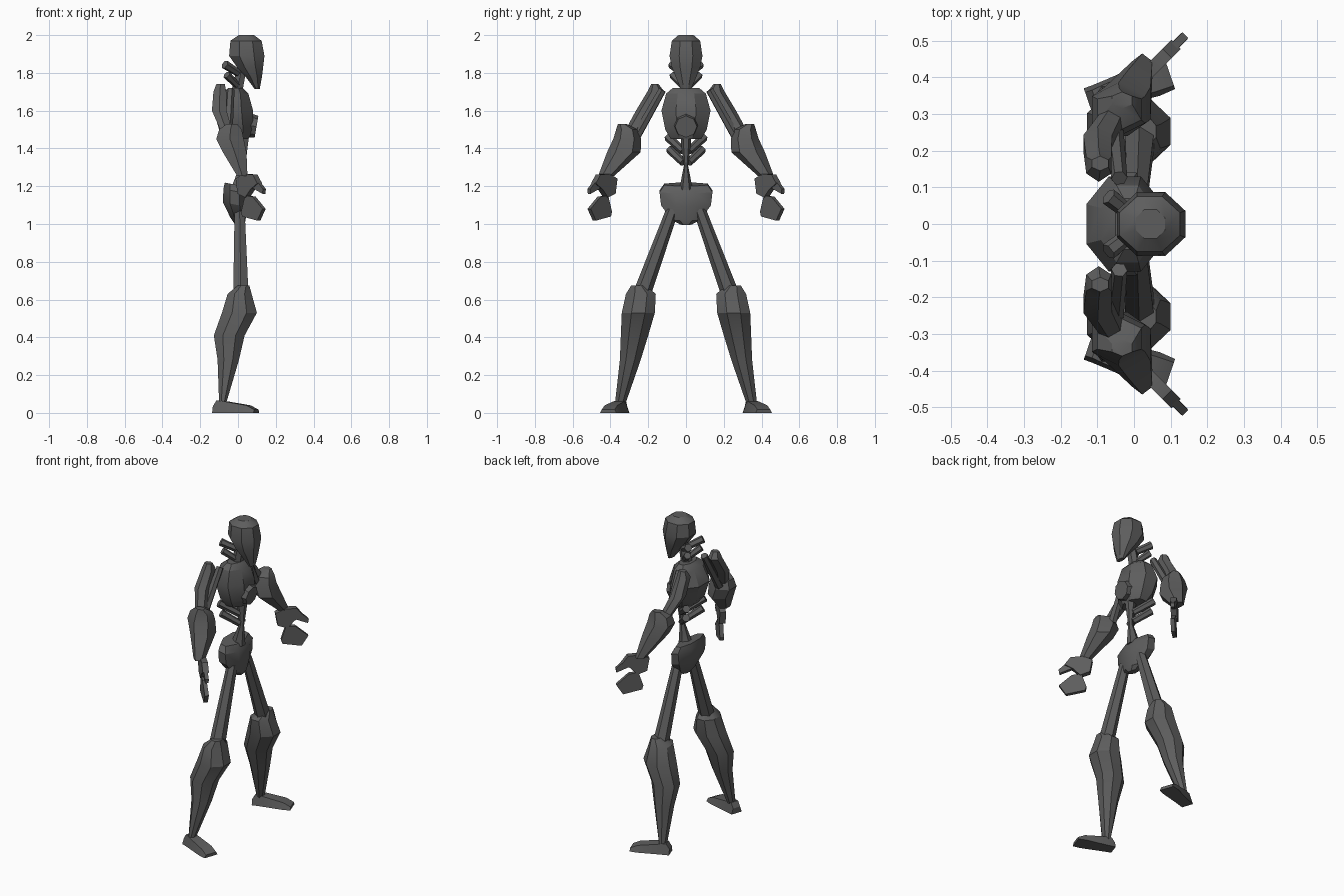
import bpy, bmesh, math
from mathutils import Vector

mat = bpy.data.materials.new("dark_grey")
mat.diffuse_color = (0.11, 0.11, 0.11, 1)


def skin(name, rings, mirror=False):
    """Bridge equal-sized point rings into a closed solid."""
    bm = bmesh.new()
    vs = [[bm.verts.new(p) for p in r] for r in rings]
    n = len(vs[0])
    for a, b in zip(vs, vs[1:]):
        for i in range(n):
            j = (i + 1) % n
            bm.faces.new((a[i], a[j], b[j], b[i]))
    bm.faces.new(vs[0])
    bm.faces.new(vs[-1])
    bmesh.ops.recalc_face_normals(bm, faces=bm.faces)
    me = bpy.data.meshes.new(name)
    bm.to_mesh(me)
    bm.free()
    me.materials.append(mat)
    ob = bpy.data.objects.new(name, me)
    bpy.context.collection.objects.link(ob)
    bpy.ops.object.select_all(action='DESELECT')
    ob.select_set(True)
    bpy.context.view_layer.objects.active = ob
    bpy.ops.object.shade_smooth_by_angle(angle=math.radians(30))
    if mirror:
        m = ob.modifiers.new("Mirror", 'MIRROR')
        m.use_axis = (False, True, False)
        m.use_mirror_merge = False
    return ob


def loft(name, sections, n=8, mirror=False, tilt=0.0):
    """Horizontal sections (z, x0, x1, y0, y1), filled by an n-sided polygon."""
    ang = [2 * math.pi * (i + 0.5) / n for i in range(n)]
    kx = max(abs(math.cos(a)) for a in ang)
    ky = max(abs(math.sin(a)) for a in ang)
    rings = []
    for z, x0, x1, y0, y1 in sections:
        ring = []
        for a in ang:
            x = (x0 + x1) / 2 + (x1 - x0) / 2 * math.cos(a) / kx
            y = (y0 + y1) / 2 + (y1 - y0) / 2 * math.sin(a) / ky
            ring.append((x, y, z - tilt * x))
        rings.append(ring)
    return skin(name, rings, mirror)


def rod(name, a, b, ra, rb, n=6, mirror=True):
    a, b = Vector(a), Vector(b)
    q = (b - a).to_track_quat('Z', 'Y')
    rings = [[c + q @ Vector((r * math.cos(t), r * math.sin(t), 0))
              for t in (2 * math.pi * i / n for i in range(n))]
             for c, r in ((a, ra), (b, rb))]
    return skin(name, rings, mirror)


def hand_plate(name, pts, half):
    """Flat outline (x, z) on the diagonal plane of the hand."""
    off = Vector((1, -1, 0)).normalized() * half
    base = [Vector((x, x + 0.375, z)) for x, z in pts]
    return skin(name, [[p - off for p in base], [p + off for p in base]], True)


# Head: cranium tapering forward to the chin
loft("head", [
    (2.00, 0.005, 0.085, -0.04, 0.04),
    (1.97, -0.040, 0.125, -0.075, 0.075),
    (1.89, -0.047, 0.140, -0.087, 0.087),
    (1.83, -0.005, 0.133, -0.075, 0.075),
    (1.78, 0.040, 0.127, -0.055, 0.055),
    (1.715, 0.088, 0.115, -0.028, 0.028)])

# Neck and its paired spikes
rod("neck", (0.025, 0, 1.85), (-0.01, 0, 1.68), 0.028, 0.034, 6, False)
rod("neck_spike_upper", (0.0, 0.02, 1.80), (-0.07, 0.075, 1.845), 0.02, 0.024)
rod("neck_spike_lower", (-0.005, 0.02, 1.735), (-0.06, 0.07, 1.79), 0.018, 0.022)

# Torso
loft("ribcage", [
    (1.72, -0.05, 0.025, -0.07, 0.07),
    (1.69, -0.09, 0.055, -0.105, 0.105),
    (1.60, -0.13, 0.080, -0.13, 0.13),
    (1.50, -0.10, 0.080, -0.11, 0.11),
    (1.45, -0.06, 0.055, -0.08, 0.08)])
rod("sternum", (0.04, 0, 1.525), (0.098, 0, 1.515), 0.068, 0.058, 8, False)
rod("lower_rib_upper", (0.02, 0.015, 1.385), (-0.07, 0.095, 1.46), 0.02, 0.024)
rod("lower_rib_lower", (0.02, 0.015, 1.325), (-0.06, 0.085, 1.395), 0.02, 0.024)
loft("spine", [
    (1.48, -0.01, 0.06, -0.03, 0.03),
    (1.40, 0.005, 0.05, -0.024, 0.024),
    (1.31, 0.01, 0.04, -0.011, 0.011),
    (1.18, -0.04, 0.04, -0.036, 0.036)], 6)
loft("pelvis", [
    (1.205, -0.07, 0.02, -0.115, 0.115),
    (1.17, -0.077, 0.042, -0.14, 0.14),
    (1.10, -0.08, 0.046, -0.132, 0.132),
    (1.025, -0.04, 0.04, -0.075, 0.075),
    (1.00, -0.02, 0.03, -0.03, 0.03)], 8, tilt=0.2)

# Arms
loft("upper_arm", [
    (1.74, -0.115, -0.070, 0.145, 0.185),
    (1.70, -0.130, -0.062, 0.115, 0.205),
    (1.60, -0.138, -0.060, 0.175, 0.265),
    (1.49, -0.090, -0.030, 0.250, 0.325)], 6, True)
rod("upper_arm_strut", (-0.04, 0.125, 1.71), (-0.055, 0.26, 1.47), 0.022, 0.026)
loft("forearm", [
    (1.53, -0.060, -0.005, 0.315, 0.360),
    (1.50, -0.100, 0.020, 0.255, 0.370),
    (1.45, -0.115, 0.030, 0.238, 0.385),
    (1.38, -0.080, 0.045, 0.240, 0.418),
    (1.255, -0.005, 0.050, 0.380, 0.465)], 6, True)
hand_plate("palm", [(0.0, 1.24), (0.04, 1.265), (0.09, 1.262), (0.115, 1.215),
                    (0.08, 1.185), (0.05, 1.14), (0.01, 1.16)], 0.018)
hand_plate("thumb", [(0.09, 1.25), (0.14, 1.185), (0.137, 1.16), (0.075, 1.195)], 0.011)
hand_plate("fingers", [(0.045, 1.15), (0.085, 1.145), (0.138, 1.08),
                       (0.11, 1.018), (0.03, 1.04), (0.025, 1.065)], 0.012)

# Legs
loft("thigh", [
    (1.08, -0.018, 0.035, 0.035, 0.105),
    (0.64, -0.025, 0.055, 0.180, 0.280)], 6, True)
loft("shin", [
    (0.675, 0.000, 0.060, 0.215, 0.290),
    (0.63, -0.055, 0.072, 0.160, 0.318),
    (0.53, -0.085, 0.100, 0.165, 0.340),
    (0.41, -0.128, 0.035, 0.200, 0.345),
    (0.28, -0.108, 0.005, 0.240, 0.350),
    (0.05, -0.100, -0.063, 0.320, 0.376)], 8, True)

# Feet, toes turned outward
along, across = Vector((0.945, 0.326, 0)), Vector((-0.326, 0.945, 0))
heel = Vector((-0.125, 0.335, 0))
rings = []
for t, low, top, h in ((0.0, 0.037, 0.025, 0.035), (0.02, 0.037, 0.025, 0.066),
                       (0.07, 0.040, 0.030, 0.060), (0.19, 0.050, 0.036, 0.040),
                       (0.235, 0.046, 0.036, 0.018)):
    c = heel + along * t
    up = Vector((0, 0, h))
    rings.append([c - across * low, c + across * low,
                  c + across * top + up, c - across * top + up])
skin("foot", rings, True)
